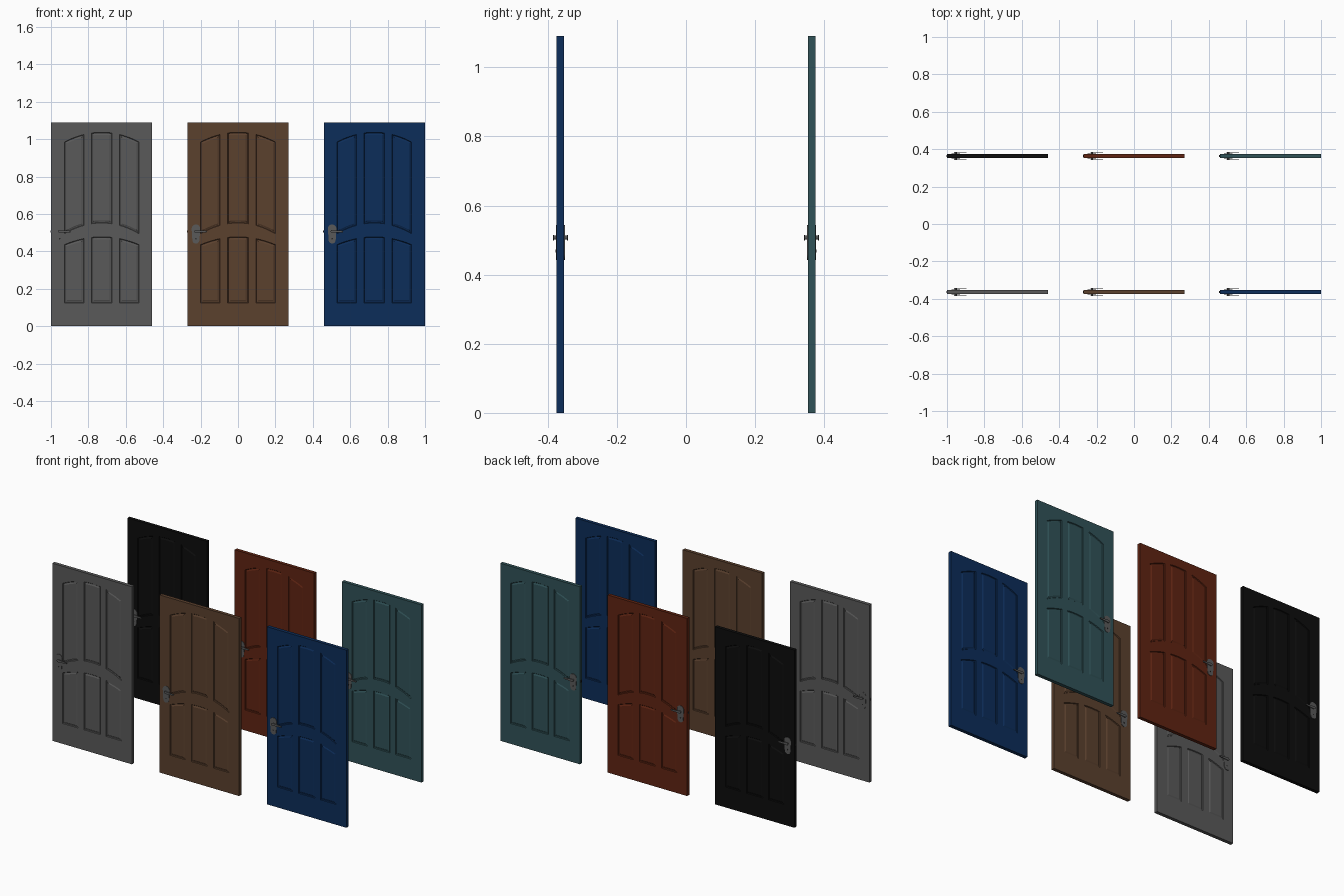
import bpy, bmesh, math
from mathutils import Vector, Matrix

if "Cube" in bpy.data.objects:
    bpy.data.objects.remove(bpy.data.objects["Cube"])

W, H, T = 0.27, 1.09, 0.0105   # half width, height, half thickness


def material(name, rgb):
    m = bpy.data.materials.new(name)
    m.diffuse_color = (*rgb, 1)
    m.use_nodes = True
    m.node_tree.nodes["Principled BSDF"].inputs["Base Color"].default_value = m.diffuse_color
    return m


def arc(z0, k):
    return lambda x: z0 - k * x * x


flat_bottom = arc(0.125, 0)
low_top, up_bottom, up_top = arc(0.478, 1.05), arc(0.552, 1.45), arc(1.037, 1.3)
COLUMNS = [(-0.2, -0.095), (-0.055, 0.055), (0.095, 0.2)]
PANELS = [(a, b, lo, hi) for a, b in COLUMNS
          for lo, hi in ((flat_bottom, low_top), (up_bottom, up_top))]
# moulding profile: inset from outline, depth below the face
PROFILE = [(0, 0), (0.003, 0.004), (0.007, 0.004), (0.014, 0.0008)]


def outline(panel, d, n=8):
    """Panel outline with arched ends, shrunk by d."""
    a, b, lo, hi = panel
    xs = [a + d + (b - a - 2 * d) * i / n for i in range(n + 1)]
    return [(x, lo(x) + d) for x in xs] + [(x, hi(x) - d) for x in reversed(xs)]


def door_mesh():
    bm = bmesh.new()
    corners = []
    for s in (-1, 1):
        rect = [bm.verts.new((x, s * T, z)) for x, z in ((-W, 0), (W, 0), (W, H), (-W, H))]
        corners.append(rect)
        loops = [rect]
        # moulded panels
        for p in PANELS:
            rings = [[bm.verts.new((x, s * (T - depth), z)) for x, z in outline(p, d)]
                     for d, depth in PROFILE]
            loops.append(rings[0])
            for r0, r1 in zip(rings, rings[1:]):
                for i in range(len(r0)):
                    j = (i + 1) % len(r0)
                    bm.faces.new((r0[i], r0[j], r1[j], r1[i]))
            bm.faces.new(rings[-1])
        # flat frame around the panels
        edges = []
        for lp in loops:
            for i in range(len(lp)):
                u, v = lp[i], lp[(i + 1) % len(lp)]
                edges.append(bm.edges.get((u, v)) or bm.edges.new((u, v)))
        bmesh.ops.triangle_fill(bm, use_beauty=True, use_dissolve=False, edges=edges)
    # slab edges
    for i in range(4):
        j = (i + 1) % 4
        bm.faces.new((corners[0][i], corners[0][j], corners[1][j], corners[1][i]))
    bmesh.ops.recalc_face_normals(bm, faces=bm.faces[:])
    me = bpy.data.meshes.new("door_leaf")
    bm.to_mesh(me)
    bm.free()
    return me


def prism(bm, pts, y0, y1):
    """Extrude an x/z outline between two y values."""
    a = [bm.verts.new((x, y0, z)) for x, z in pts]
    b = [bm.verts.new((x, y1, z)) for x, z in pts]
    bm.faces.new(a)
    bm.faces.new(b[::-1])
    for i in range(len(a)):
        j = (i + 1) % len(a)
        bm.faces.new((a[i], b[i], b[j], a[j]))


def circle(cx, cz, r, a0=0, a1=360, n=16):
    return [(cx + r * math.cos(math.radians(a0 + (a1 - a0) * i / n)),
             cz + r * math.sin(math.radians(a0 + (a1 - a0) * i / n))) for i in range(n + 1)]


HX, HZ = -W + 0.045, 0.507     # spindle position


def handle_mesh():
    bm = bmesh.new()
    for s in (-1, 1):
        # back plate, wider at the top
        prism(bm, circle(HX, 0.521, 0.023, 0, 180) + circle(HX, 0.461, 0.019, 180, 360),
              s * (T - 0.001), s * (T + 0.0025))
        # spindle
        prism(bm, circle(HX, HZ, 0.006)[:-1], s * T, s * 0.02)
        # tapered lever
        prism(bm, circle(HX, HZ, 0.008, 90, 270, 10) +
              circle(HX + 0.055, HZ - 0.001, 0.004, -90, 90, 8), s * 0.0185, s * 0.022)
    bmesh.ops.recalc_face_normals(bm, faces=bm.faces[:])
    me = bpy.data.meshes.new("handle")
    bm.to_mesh(me)
    bm.free()
    return me


def small_mesh(name, build):
    bm = bmesh.new()
    build(bm)
    bmesh.ops.recalc_face_normals(bm, faces=bm.faces[:])
    me = bpy.data.meshes.new(name)
    bm.to_mesh(me)
    bm.free()
    return me


def latch(bm):
    x0, x1 = -W - 0.003, -W + 0.004
    prism(bm, [(x0, HZ - 0.006), (x1, HZ - 0.006), (x1, HZ + 0.006), (x0, HZ + 0.006)],
          -0.005, 0.005)


def keyholes(bm):
    for s in (-1, 1):
        prism(bm, circle(HX, 0.468, 0.004)[:-1], s * T, s * (T + 0.003))


metal = material("handle_metal", (0.1, 0.1, 0.1))
dark = material("latch_dark", (0.02, 0.02, 0.02))
leaf, handle = door_mesh(), handle_mesh()
latch_me, key_me = small_mesh("latch", latch), small_mesh("keyhole", keyholes)
handle.materials.append(metal)
latch_me.materials.append(dark)
key_me.materials.append(dark)


def add(name, me, loc):
    ob = bpy.data.objects.new(name, me)
    ob.location = loc
    bpy.context.collection.objects.link(ob)
    return ob


DOORS = [
    ("grey", (0.1, 0.1, 0.1), -1, -1),
    ("brown", (0.105, 0.052, 0.027), 0, -1),
    ("blue", (0.0037, 0.026, 0.1), 1, -1),
    ("black", (0.004, 0.004, 0.004), -1, 1),
    ("red_brown", (0.115, 0.0175, 0.006), 0, 1),
    ("teal", (0.03, 0.085, 0.097), 1, 1),
]
for name, rgb, col, row in DOORS:
    loc = (col * 0.7285, row * 0.3635, 0)
    me = leaf.copy()
    me.materials.append(material(name + "_paint", rgb))
    add(name + "_door", me, loc)
    add(name + "_door_handle", handle, loc)
    add(name + "_door_latch", latch_me, loc)
    add(name + "_door_keyhole", key_me, loc)
